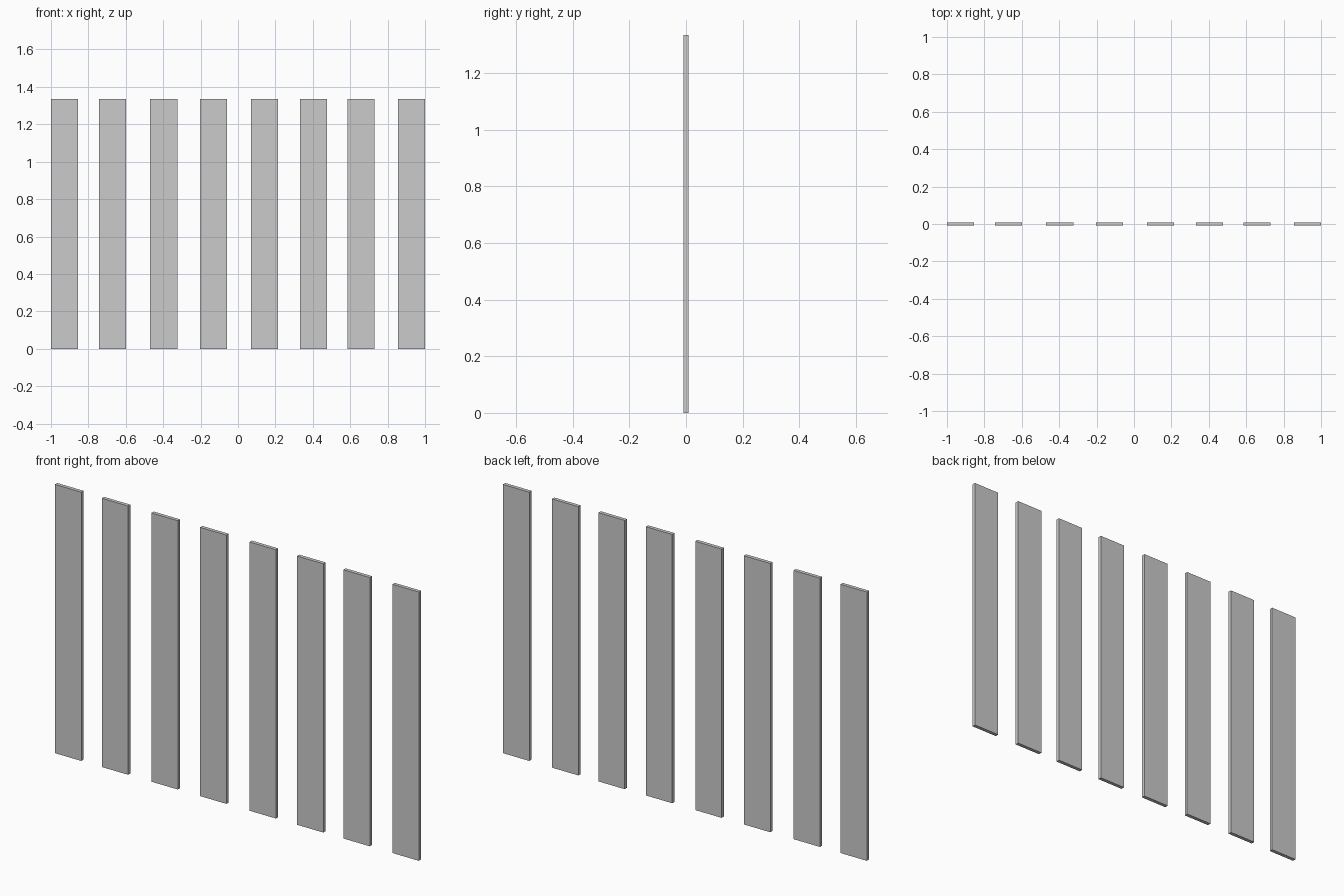
import bpy

if "Cube" in bpy.data.objects:
    bpy.data.objects.remove(bpy.data.objects["Cube"])

WIDTH, THICK, HEIGHT = 0.145, 0.018, 1.335

# Slightly unevenly spaced upright boards, left to right
CENTRES = [-0.9275, -0.67, -0.397, -0.13, 0.142, 0.403, 0.658, 0.9275]


def board(name, x):
    bpy.ops.mesh.primitive_cube_add(size=1, location=(x, 0, HEIGHT / 2))
    ob = bpy.context.object
    ob.name = name
    ob.scale = (WIDTH, THICK, HEIGHT)
    bpy.ops.object.transform_apply(location=False, rotation=False, scale=True)
    return ob


for i, x in enumerate(CENTRES, 1):
    board(f"fence_board_{i}", x)
